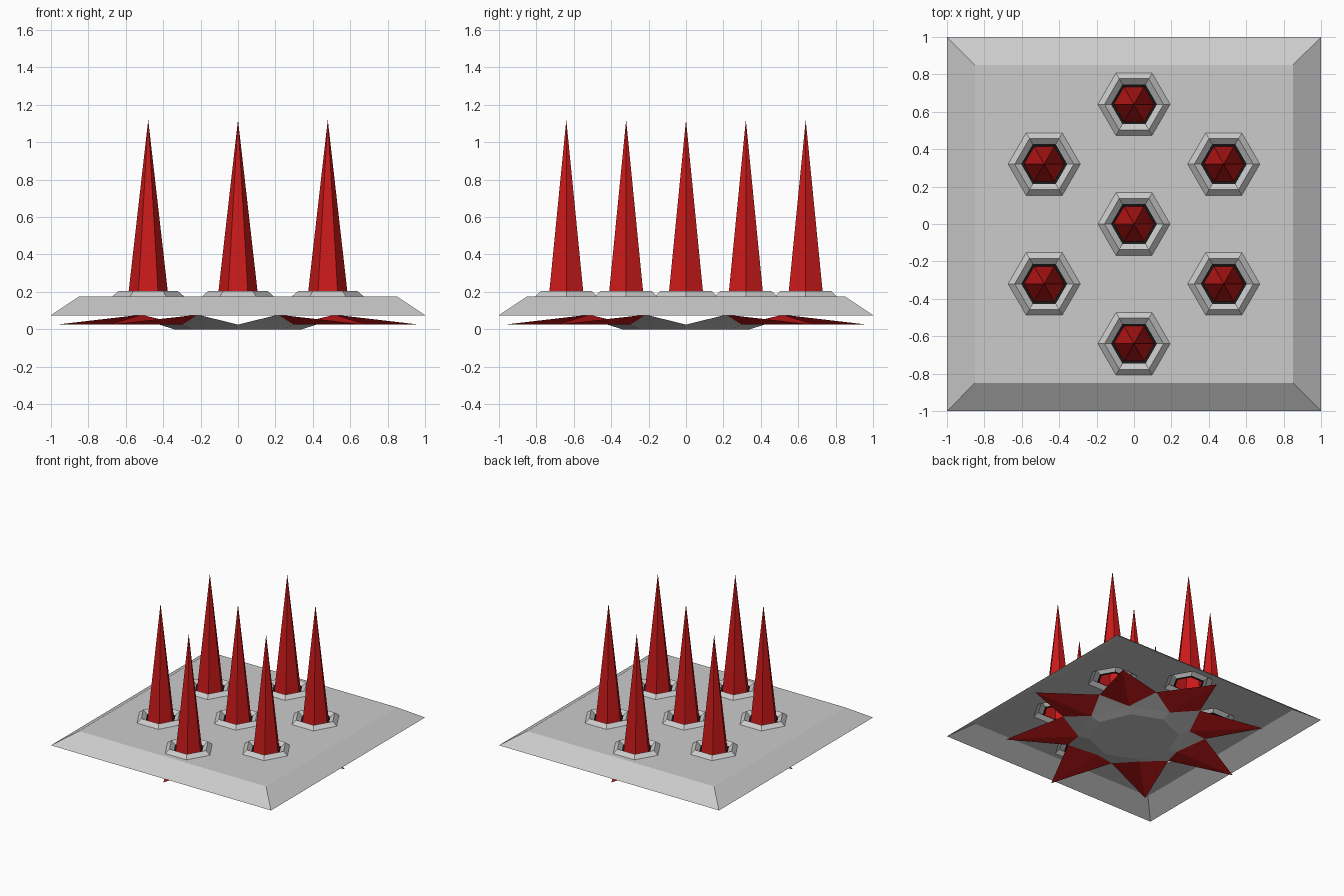
import bpy, bmesh, math

if "Cube" in bpy.data.objects:
    bpy.data.objects.remove(bpy.data.objects["Cube"])

RED = bpy.data.materials.new("red")
RED.diffuse_color = (0.6, 0.01, 0.01, 1)
RED.use_nodes = True
RED.node_tree.nodes["Principled BSDF"].inputs["Base Color"].default_value = RED.diffuse_color
BLACK = bpy.data.materials.new("black")
BLACK.diffuse_color = (0.01, 0.01, 0.01, 1)
BLACK.use_nodes = True
BLACK.node_tree.nodes["Principled BSDF"].inputs["Base Color"].default_value = BLACK.diffuse_color

SPOTS = [(0, 0), (0, 0.64), (0, -0.64)] + [(x, y) for x in (-0.48, 0.48) for y in (-0.32, 0.32)]


def finish(name, bm, up=True, mat=None):
    """Turn all faces to the wanted side and make the object."""
    bmesh.ops.remove_doubles(bm, verts=bm.verts, dist=1e-5)
    bm.normal_update()
    for f in bm.faces:
        if (f.normal.z > 0) != up:
            f.normal_flip()
    me = bpy.data.meshes.new(name)
    bm.to_mesh(me)
    bm.free()
    ob = bpy.data.objects.new(name, me)
    bpy.context.collection.objects.link(ob)
    if mat:
        me.materials.append(mat)
    return ob


def polar(n, i, r, z, cx=0, cy=0, turn=0.0):
    a = 2 * math.pi * (i + turn) / n
    return (cx + r * math.cos(a), cy + r * math.sin(a), z)


def loop(bm, n, r, z, c=(0, 0), turn=0.0):
    return [bm.verts.new(polar(n, i, r, z, c[0], c[1], turn)) for i in range(n)]


def bridge(bm, a, b):
    n = len(a)
    for i in range(n):
        j = (i + 1) % n
        bm.faces.new((a[i], a[j], b[j], b[i]))


# base plate: bevelled sheet, open below, with hexagonal holes
bm = bmesh.new()
q = math.sqrt(2)
outer = loop(bm, 4, q, 0.075, turn=0.5)
inner = loop(bm, 4, 0.85 * q, 0.175, turn=0.5)
rims = [inner] + [loop(bm, 6, 0.193, 0.175, c) for c in SPOTS]
edges = [bm.edges.new((l[i], l[(i + 1) % len(l)])) for l in rims for i in range(len(l))]
bmesh.ops.triangle_fill(bm, edges=edges, use_beauty=True, normal=(0, 0, 1))
bridge(bm, outer, inner)
finish("base_plate", bm)

# collar, dark socket and spike at each hole
for k, c in enumerate(SPOTS):
    bm = bmesh.new()
    a, b, d = (loop(bm, 6, r, z, c) for r, z in ((0.193, 0.175), (0.158, 0.205), (0.123, 0.178)))
    bridge(bm, a, b)
    bridge(bm, b, d)
    finish(f"collar_{k}", bm)

    bm = bmesh.new()
    bridge(bm, loop(bm, 6, 0.123, 0.178, c), loop(bm, 6, 0.108, 0.172, c))
    finish(f"socket_{k}", bm, mat=BLACK)

    bm = bmesh.new()
    foot = loop(bm, 6, 0.108, 0.172, c)
    tip = bm.verts.new((c[0], c[1], 1.12))
    for i in range(6):
        bm.faces.new((foot[i], foot[(i + 1) % 6], tip))
    finish(f"spike_{k}", bm, mat=RED)

# underside star: eight keeled petals
KEEL, VALLEY = (0.42, 0.025), (0.56, 0.078)
bm = bmesh.new()
tips = loop(bm, 8, 0.97, 0.025)
keel = loop(bm, 8, *KEEL)
valley = loop(bm, 8, *VALLEY, turn=0.5)
for i in range(8):
    bm.faces.new((tips[i], valley[i], keel[i]))
    bm.faces.new((tips[i], keel[i], valley[i - 1]))
finish("star_petals", bm, up=False, mat=RED)

# grey hub in the middle of the star
bm = bmesh.new()
keel = loop(bm, 8, *KEEL)
valley = loop(bm, 8, *VALLEY, turn=0.5)
floor = loop(bm, 8, 0.34, 0.0)
for i in range(8):
    bm.faces.new((keel[i], valley[i], keel[(i + 1) % 8]))
bridge(bm, keel, floor)
bm.faces.new(floor)
finish("star_hub", bm, up=False)
